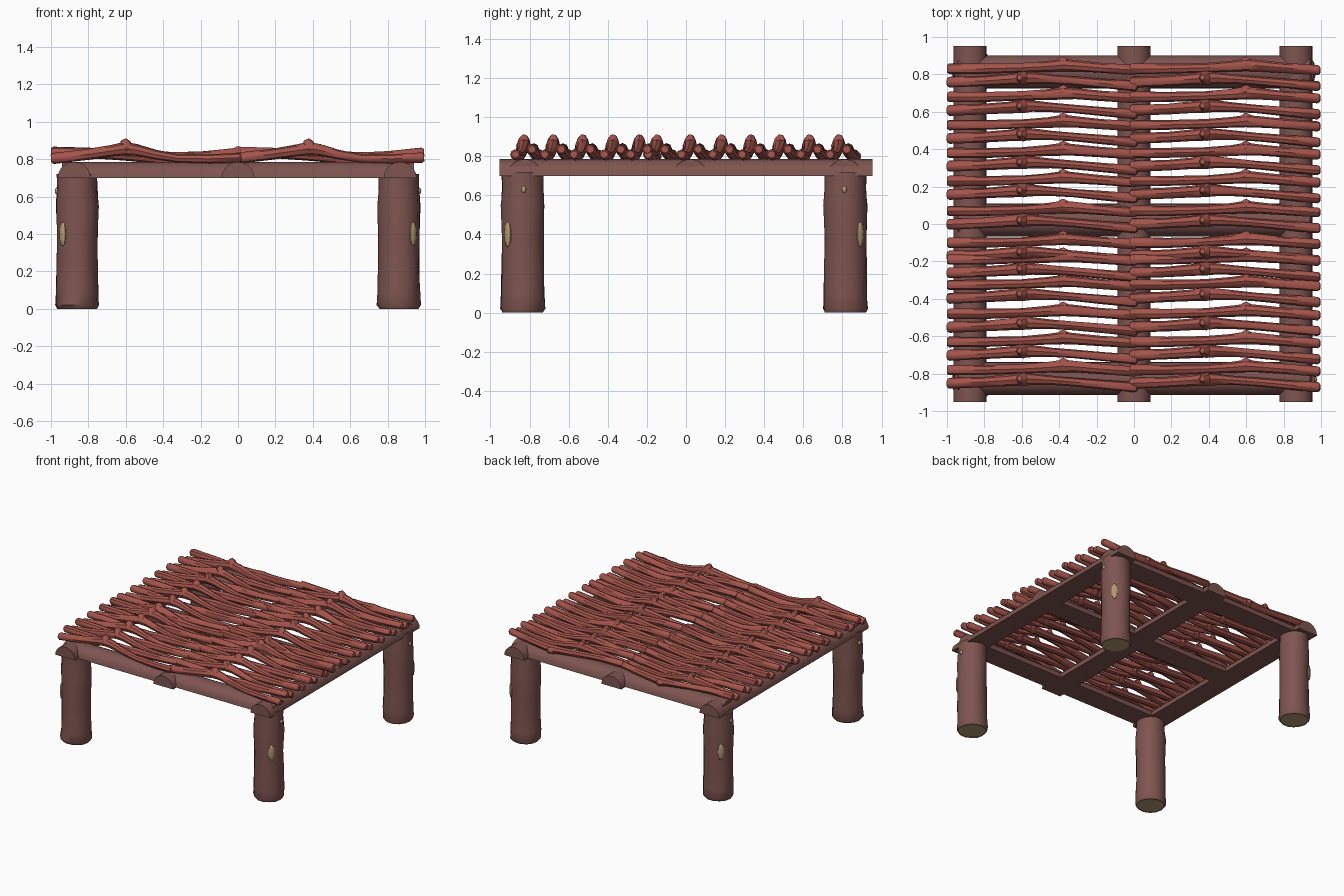
import bpy, bmesh, math, random
from mathutils import Vector

if "Cube" in bpy.data.objects:
    bpy.data.objects.remove(bpy.data.objects["Cube"])

random.seed(4)


def material(name, rgb):
    m = bpy.data.materials.new(name)
    m.diffuse_color = (*rgb, 1)
    m.use_nodes = True
    m.node_tree.nodes["Principled BSDF"].inputs["Base Color"].default_value = m.diffuse_color
    return m


BARK = material("bark", (0.21, 0.09, 0.08))
TWIG = material("red_twig", (0.37, 0.09, 0.072))
WOOD = material("cut_wood", (0.45, 0.32, 0.17))


def finish(name, bm, mats, angle=35):
    bmesh.ops.recalc_face_normals(bm, faces=bm.faces)
    me = bpy.data.meshes.new(name)
    bm.to_mesh(me)
    bm.free()
    ob = bpy.data.objects.new(name, me)
    bpy.context.collection.objects.link(ob)
    for m in mats:
        me.materials.append(m)
    bpy.ops.object.select_all(action='DESELECT')
    ob.select_set(True)
    bpy.context.view_layer.objects.active = ob
    bpy.ops.object.shade_smooth_by_angle(angle=math.radians(angle))
    return ob


def tube(bm, pts, radii, sides, jitter=0.0):
    """Capped tube through pts; returns the two cap faces."""
    pts = [Vector(p) for p in pts]
    rings = []
    for i, (p, r) in enumerate(zip(pts, radii)):
        d = (pts[min(i + 1, len(pts) - 1)] - pts[max(i - 1, 0)]).normalized()
        ref = Vector((0, 1, 0)) if abs(d.y) < 0.7 else Vector((1, 0, 0))
        u = d.cross(ref).normalized()
        v = d.cross(u)
        ring = []
        for k in range(sides):
            a = 2 * math.pi * k / sides
            rr = r * (1 + random.uniform(-jitter, jitter))
            ring.append(bm.verts.new(p + (u * math.cos(a) + v * math.sin(a)) * rr))
        rings.append(ring)
    for a, b in zip(rings, rings[1:]):
        for k in range(sides):
            n = (k + 1) % sides
            bm.faces.new((a[k], a[n], b[n], b[k]))
    return bm.faces.new(rings[0]), bm.faces.new(rings[-1])


# Log legs with pale cut ends and knot patches
def knot(bm, centre, direction, width, height):
    before = set(bm.faces)
    geo = bmesh.ops.create_uvsphere(bm, u_segments=10, v_segments=6, radius=1)
    d = Vector(direction).normalized()
    side = Vector((-d.y, d.x, 0))
    for v in geo["verts"]:
        v.co = centre + side * v.co.x * width + d * v.co.y * 0.012 + Vector((0, 0, v.co.z * height))
    for f in set(bm.faces) - before:
        f.material_index = 1


for yname, y, sy in (("front", -0.835, -1), ("back", 0.815, 1)):
    for xname, sx in (("left", -1), ("right", 1)):
        bm = bmesh.new()
        x = 0.86 * sx
        prof = ((0, .105), (.02, .116), (.09, .112), (.22, .110), (.38, .108),
                (.55, .113), (.64, .107), (.72, .108))
        bottom, top = tube(bm, [(x, y, z) for z, r in prof], [r for z, r in prof], 14, 0.03)
        bmesh.ops.inset_individual(bm, faces=[bottom], thickness=0.012)
        bmesh.ops.translate(bm, verts=bottom.verts, vec=(0, 0, 0.008))
        bottom.material_index = 1
        knot(bm, Vector((x + sx * .077, y + sy * .077, .40)), (sx, sy, 0), .024, .065)
        knot(bm, Vector((x + sx * .108, y - sy * .005, .63)), (sx, 0, 0), .013, .018)
        finish(f"{yname}_{xname}_leg", bm, [BARK, WOOD], 40)


# Half-round frame logs, flat side down
def half_log(name, along, offset, half_length):
    bm = bmesh.new()
    prof = [(0.088 * math.cos(math.pi * k / 10), 0.70 + 0.085 * math.sin(math.pi * k / 10))
            for k in range(11)]
    ends = []
    for t in (-half_length, half_length):
        ends.append([bm.verts.new((t, offset + s, z) if along == 'x' else (offset + s, t, z))
                     for s, z in prof])
    for k in range(11):
        n = (k + 1) % 11
        bm.faces.new((ends[0][k], ends[0][n], ends[1][n], ends[1][k]))
    for e in ends:
        bm.faces.new(e)
    finish(name, bm, [BARK])


for name, x in (("left", -0.876), ("middle", 0), ("right", 0.867)):
    half_log(f"{name}_side_beam", 'y', x, 0.953)
for name, y in (("front", -0.825), ("middle", 0.022), ("back", 0.812)):
    half_log(f"{name}_cross_beam", 'x', y, 0.94)

# Knobbly twigs: an arched one with an upright stub, then a low one with a sideways stub
ARCHED = [(0, -.022, .803, .020), (.012, -.022, .804, .029), (.2, -.015, .826, .028),
          (.33, -.006, .845, .031), (.40, 0, .856, .036), (.46, 0, .848, .031),
          (.56, -.006, .824, .025), (.68, -.015, .804, .023), (.85, -.030, .802, .025),
          (1.005, -.043, .808, .027), (1.017, -.043, .809, .019)]
LOW = [(0, .050, .838, .020), (.012, .050, .838, .028), (.2, .050, .834, .027),
       (.40, .055, .818, .025), (.54, .063, .808, .029), (.62, .070, .805, .034),
       (.69, .066, .807, .030), (.82, .055, .815, .027), (1.005, .042, .834, .027),
       (1.017, .042, .835, .019)]
ARCHED_STUB = [(.41, 0, .85, .038), (.395, .002, .888, .027), (.388, .004, .905, .015)]
LOW_STUB = [(.61, .068, .803, .036), (.63, .096, .800, .026), (.636, .108, .800, .016)]

ROWS = (-.83, -.68, -.53, -.375, -.24, -.15, .02, .18, .33, .48, .63, .78)
for col, x0 in (("left", -1.0), ("right", -0.022)):
    for i, y in enumerate(ROWS, 1):
        for kind, parts in (("arched", (ARCHED, ARCHED_STUB)), ("low", (LOW, LOW_STUB))):
            bm = bmesh.new()
            for part in parts:
                tube(bm, [(x0 + a, y + b, c) for a, b, c, r in part],
                     [r for a, b, c, r in part], 8, 0.05)
            finish(f"{col}_{kind}_twig_{i}", bm, [TWIG], 40)
